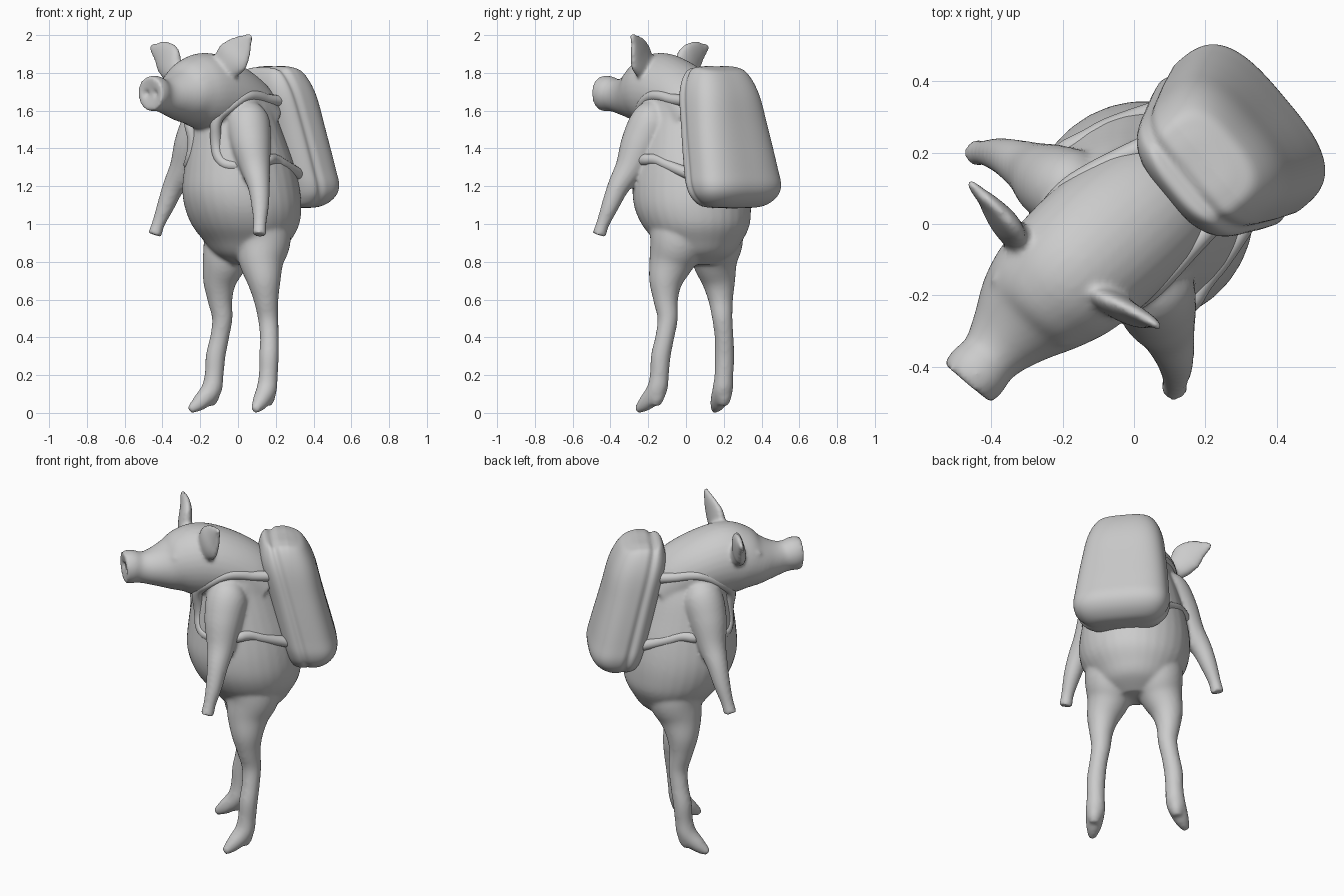
import bpy, bmesh, math
from mathutils import Vector, Matrix

if "Cube" in bpy.data.objects:
    bpy.data.objects.remove(bpy.data.objects["Cube"])

TURN = Matrix.Rotation(math.radians(-50), 3, 'Z')   # body faces front-left
STILL = Matrix.Identity(3)


def spline(rows, steps=5):
    """Catmull-Rom interpolation of ring rows."""
    out = []
    for i in range(len(rows) - 1):
        a, b, c, d = (rows[max(0, min(len(rows) - 1, i + k))] for k in (-1, 0, 1, 2))
        for s in range(steps):
            t = s / steps
            out.append([0.5 * (2 * q + (r - p) * t + (2 * p - 5 * q + 4 * r - w) * t * t
                        + (3 * q - p - 3 * r + w) * t ** 3) for p, q, r, w in zip(a, b, c, d)])
    return out + [list(rows[-1])]


def loft(bm, rows, hint=(1, 0, 0), rot=TURN, flat=False, power=2, segs=32, mirror=False, shift=0):
    """Closed tube through rows of x, y, z, side radius, depth radius."""
    rows = spline([r if len(r) == 5 else (*r, r[3]) for r in rows])
    pts = [Vector(r[:3]) for r in rows]
    rings = []
    for i, r in enumerate(rows):
        tan = Vector((0, 0, 1)) if flat else (pts[min(i + 1, len(pts) - 1)] - pts[max(i - 1, 0)]).normalized()
        side = Vector(hint)
        side = (side - tan * side.dot(tan)).normalized()
        up = tan.cross(side)
        ring = []
        for k in range(segs):
            a = 2 * math.pi * k / segs
            c, s = math.cos(a), math.sin(a)
            m = (abs(c) ** power + abs(s) ** power) ** (-1 / power)
            p = pts[i] + side * (c * m * max(r[3], .004)) + up * (s * m * max(r[4], .004))
            p.x = (-p.x if mirror else p.x) + shift
            ring.append(bm.verts.new(rot @ p))
        rings.append(ring)
    for a, b in zip(rings, rings[1:]):
        for k in range(segs):
            bm.faces.new((a[k], a[(k + 1) % segs], b[(k + 1) % segs], b[k]))
    caps = [bm.faces.new(rings[0]), bm.faces.new(rings[-1])]
    faces = {f for ring in rings for v in ring for f in v.link_faces} | set(caps)
    bmesh.ops.recalc_face_normals(bm, faces=list(faces))


def finish(bm, name, voxel=0, smooth=0):
    mesh = bpy.data.meshes.new(name)
    bm.to_mesh(mesh)
    bm.free()
    ob = bpy.data.objects.new(name, mesh)
    bpy.context.collection.objects.link(ob)
    bpy.ops.object.select_all(action='DESELECT')
    bpy.context.view_layer.objects.active = ob
    ob.select_set(True)
    if voxel:
        m = ob.modifiers.new("blend", 'REMESH')
        m.mode, m.voxel_size = 'VOXEL', voxel
        s = ob.modifiers.new("soften", 'SMOOTH')
        s.factor, s.iterations = 0.5, smooth
        for n in ("blend", "soften"):
            bpy.ops.object.modifier_apply(modifier=n)
    bpy.ops.object.shade_smooth()
    return ob


# Torso
bm = bmesh.new()
loft(bm, [(-.02, .08, .785, .10, .08), (-.02, .085, .84, .18, .17), (-.02, .08, .91, .235, .225),
          (-.015, .065, .99, .285, .28), (-.01, .045, 1.08, .308, .308), (-.01, .03, 1.18, .308, .315),
          (-.01, .02, 1.30, .288, .297), (-.01, .005, 1.42, .258, .266), (-.01, -.01, 1.55, .22, .23),
          (0, -.01, 1.65, .18, .19), (0, 0, 1.72, .1, .12)], flat=True)

# Legs with pointed trotters, and arms
leg = [(.09, .06, 1.03, .18), (.125, .07, .91, .155), (.152, .045, .80, .12), (.182, .037, .70, .09),
       (.19, .045, .6, .066), (.189, .06, .5, .054), (.205, .055, .4, .05), (.22, .04, .3, .052),
       (.223, .032, .2, .05), (.228, .015, .12, .054), (.248, -.045, .055, .043), (.268, -.10, .014, .02)]
heel = [(.226, .035, .14, .04), (.232, .02, .08, .04), (.236, .01, .04, .025)]
arm = [(.12, -.03, 1.61, .06), (.17, -.07, 1.55, .113), (.23, -.10, 1.43, .108),
       (.291, -.12, 1.3, .08), (.35, -.145, 1.2, .059), (.388, -.167, 1.1, .047),
       (.418, -.195, 1.0, .035), (.43, -.21, .942, .038)]
for flip in (False, True):
    for limb, shift in ((leg, -.012), (heel, -.012), (arm, -.006)):
        loft(bm, limb, mirror=flip, shift=shift)

# Head, neck and snout (head is turned a little further than the body)
SIDE = (.73, -.68, 0)
loft(bm, [(.10, .09, 1.53, .18, .15), (.02, .03, 1.61, .195, .178), (-.08, -.05, 1.675, .205, .19),
          (-.17, -.13, 1.70, .20, .206), (-.24, -.19, 1.695, .185, .187), (-.30, -.25, 1.68, .157, .142),
          (-.36, -.32, 1.675, .112, .104), (-.405, -.375, 1.68, .086, .087),
          (-.44, -.415, 1.69, .091, .095), (-.467, -.447, 1.69, .085, .091)], hint=SIDE, rot=STILL)

# Eyes
for eye in ((-.20, -.324, 1.77), (-.38, -.156, 1.77)):
    bmesh.ops.create_uvsphere(bm, u_segments=16, v_segments=10, radius=.02,
                              matrix=Matrix.Translation(eye))

# Ears: leaf shaped and thick in the middle
loft(bm, [(-.115, -.175, 1.76, .05, .045), (-.075, -.21, 1.82, .08, .038), (-.03, -.24, 1.88, .1, .034),
          (.01, -.255, 1.93, .078, .024), (.045, -.272, 1.972, .042, .016), (.07, -.288, 2.002, .01, .01)],
     hint=(.7, -.4, -.58), rot=STILL)
loft(bm, [(-.30, -.06, 1.76, .05, .045), (-.35, -.015, 1.82, .075, .038), (-.372, .02, 1.87, .092, .034),
          (-.405, .06, 1.905, .07, .024), (-.438, .092, 1.925, .04, .016), (-.463, .122, 1.943, .01, .01)],
     hint=(.45, -.35, .75), rot=STILL)
body = finish(bm, "pig_body", voxel=.0105, smooth=8)

# Snout dish and nostrils pressed into the surface
inward = Vector((.65, .76, 0))
nose = Vector((-.469, -.449, 1.69))
for centre, width, depth in ((nose, .05, .012), (nose + Vector(SIDE) * .03, .016, .02),
                             (nose - Vector(SIDE) * .03, .016, .02)):
    for v in body.data.vertices:
        d = (v.co - centre).length
        if d < .15:
            v.co += inward * depth * math.exp(-(d / width) ** 2)

# Backpack with a seam between the back panel and the main compartment
bm = bmesh.new()
loft(bm, [(0, .25, 1.835, .02, .02), (0, .25, 1.833, .10, .075), (0, .255, 1.81, .16, .122),
          (0, .275, 1.70, .21, .157), (0, .32, 1.50, .24, .157), (0, .368, 1.30, .262, .162),
          (0, .393, 1.20, .268, .158), (0, .393, 1.135, .24, .132), (0, .38, 1.092, .17, .085),
          (0, .38, 1.083, .02, .02)], rot=STILL, flat=True, power=3, segs=112)
for v in bm.verts:
    dent = math.exp(-((v.co.y - .21 - .25 * (1.75 - v.co.z)) / .02) ** 2)
    high = max(0, min(1, (v.co.z - 1.5) / .3))
    v.co.x *= 1 - .05 * dent
    v.co.z -= high * (.015 * dent + .2 * max(0, v.co.y - .27))
    v.co = TURN @ v.co
finish(bm, "backpack")

# Broad straps sunk into the body surface around each shoulder
path = [(.14, .19, 1.65), (.165, .08, 1.66), (.175, 0, 1.68), (.165, -.09, 1.68), (.14, -.18, 1.63),
        (.115, -.25, 1.55), (.11, -.29, 1.44), (.15, -.30, 1.35), (.21, -.24, 1.31), (.28, -.05, 1.34),
        (.30, .05, 1.36), (.27, .14, 1.32), (.18, .30, 1.25)]
for name, sx in (("left_strap", 1), ("right_strap", -1)):
    cu = bpy.data.curves.new(name, 'CURVE')
    cu.dimensions, cu.bevel_depth, cu.bevel_resolution = '3D', .03, 4
    cu.use_fill_caps = True
    sp = cu.splines.new('NURBS')
    sp.points.add(len(path) - 1)
    for i, (x, y, z) in enumerate(path):
        p = TURN @ Vector((sx * x, y, z))
        if 0 < i < len(path) - 1:
            _, p, normal, _ = body.closest_point_on_mesh(p)
            p = p - normal * .018
        sp.points[i].co = (*p, 1)
    sp.use_endpoint_u, sp.order_u = True, 3
    bpy.context.collection.objects.link(bpy.data.objects.new(name, cu))
